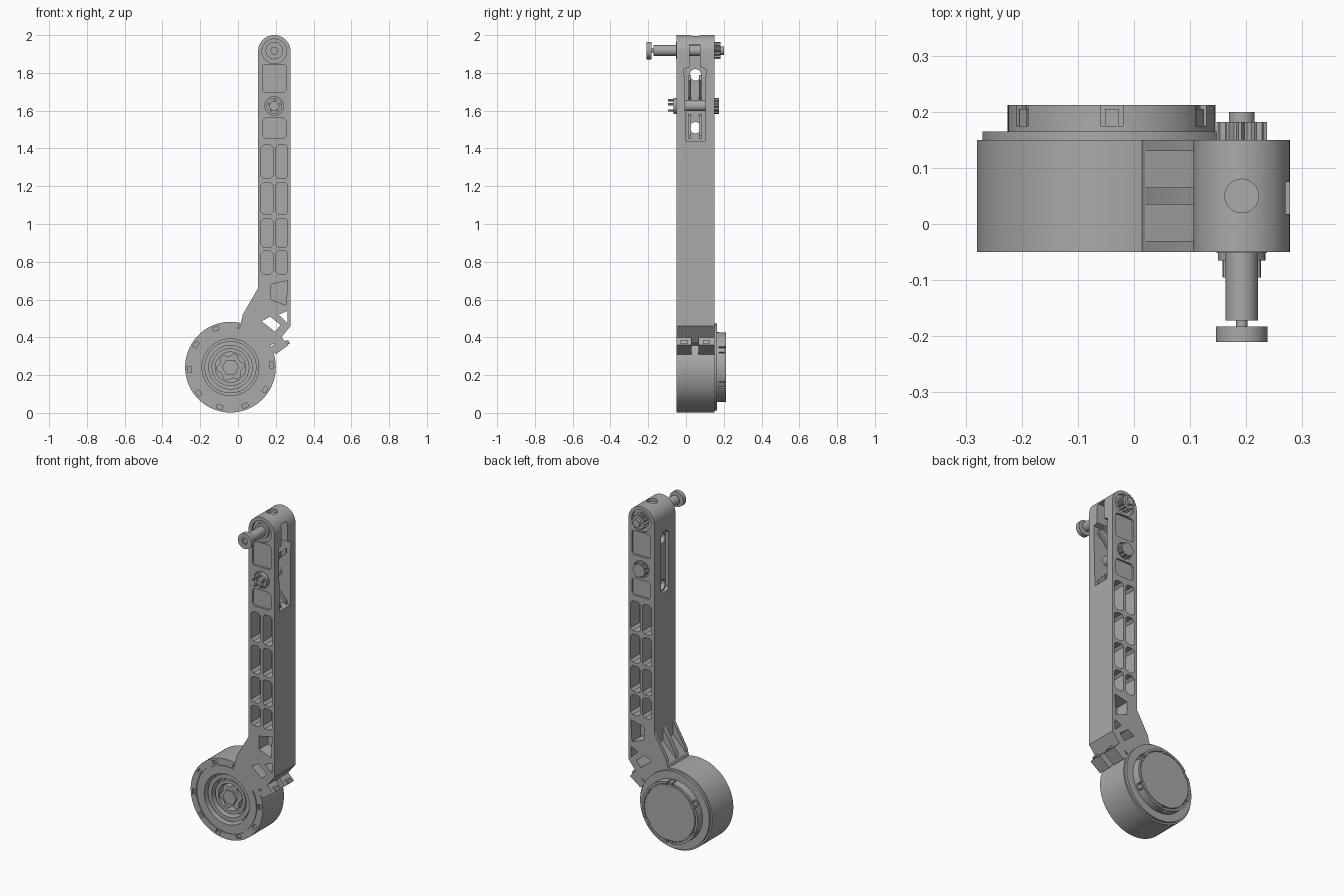
import bpy, math
from mathutils import Matrix, Vector

if "Cube" in bpy.data.objects:
    bpy.data.objects.remove(bpy.data.objects["Cube"])

grey = bpy.data.materials.new("plain grey")
grey.use_nodes = True
grey.diffuse_color = (0.4, 0.4, 0.4, 1)
grey.node_tree.nodes["Principled BSDF"].inputs["Base Color"].default_value = (0.4, 0.4, 0.4, 1)

FRONT, BACK = -0.05, 0.15
MID = 0.05
HUB = (-0.04, 0.242)
AXX = 0.192


def prism(name, outline, y0, y1):
    """Extrude an x-z outline from y0 to y1."""
    n = len(outline)
    verts = [(x, y, z) for y in (y0, y1) for x, z in outline]
    faces = [tuple(range(n)), tuple(range(2 * n - 1, n - 1, -1))]
    faces += [(i, i + n, (i + 1) % n + n, (i + 1) % n) for i in range(n)]
    mesh = bpy.data.meshes.new(name)
    mesh.from_pydata(verts, [], faces)
    area = sum(outline[i - 1][0] * outline[i][1] - outline[i][0] * outline[i - 1][1] for i in range(n))
    if area < 0:
        mesh.flip_normals()
    obj = bpy.data.objects.new(name, mesh)
    bpy.context.collection.objects.link(obj)
    mesh.materials.append(grey)
    return obj


def circle(cx, cz, r, n=64):
    return [(cx + r * math.cos(math.tau * i / n), cz + r * math.sin(math.tau * i / n)) for i in range(n)]


def disc(name, c, r, y0, y1, n=64):
    return prism(name, circle(c[0], c[1], r, n), y0, y1)


def gear(name, c, r, depth, teeth, y0, y1):
    pts = []
    for i in range(teeth * 4):
        rad = r if i % 4 < 2 else r - depth
        a = math.tau * i / (teeth * 4)
        pts.append((c[0] + rad * math.cos(a), c[1] + rad * math.sin(a)))
    return prism(name, pts, y0, y1)


def panel(x0, x1, z0, z1, c=0.014):
    """Rectangle with clipped corners."""
    return [(x0 + c, z0), (x1 - c, z0), (x1, z0 + c), (x1, z1 - c),
            (x1 - c, z1), (x0 + c, z1), (x0, z1 - c), (x0, z0 + c)]


def turned(obj, matrix):
    obj.data.transform(matrix)
    return obj


def cut(obj, cutter):
    mod = obj.modifiers.new("cut", "BOOLEAN")
    mod.operation = "DIFFERENCE"
    mod.solver = "EXACT"
    mod.object = cutter
    bpy.context.view_layer.update()
    bpy.context.view_layer.objects.active = obj
    bpy.ops.object.modifier_apply(modifier=mod.name)
    bpy.data.objects.remove(cutter)


def ring(name, c, r, inner, y0, y1):
    obj = disc(name, c, r, y0, y1)
    cut(obj, disc("cutter", c, inner, y0 - 0.1, y1 + 0.1))
    return obj


def radial_box(a, r, w, h, y0, y1):
    """Block lying across a hub radius at angle a."""
    u, v = Vector((math.cos(a), math.sin(a))), Vector((-math.sin(a), math.cos(a)))
    o = Vector(HUB) + u * r
    return [tuple(o + u * s * w + v * t * h) for s, t in ((-1, -1), (1, -1), (1, 1), (-1, 1))], y0, y1


# Arm with rounded head and bent neck
head = [(AXX + 0.086 * math.cos(math.pi * i / 24), 1.914 + 0.086 * math.sin(math.pi * i / 24))
        for i in range(25)]
arm = prism("arm", head + [(0.106, 0.585), (0.02, 0.495), (0.0, 0.425), (0.13, 0.34),
                           (0.21, 0.375), (0.278, 0.46)], FRONT, BACK)

# Pockets either side of the central web
bays = [(1.24, 1.42), (1.05, 1.22), (0.875, 1.03), (0.735, 0.857)]
for y0, y1 in ((FRONT - 0.02, MID - 0.015), (MID + 0.015, BACK + 0.02)):
    for z0, z1 in bays:
        for x0, x1 in ((0.123, 0.184), (0.2, 0.263)):
            cut(arm, prism("cutter", panel(x0, x1, z0, z1), y0, y1))
    cut(arm, prism("cutter", [(0.175, 0.6), (0.255, 0.57), (0.262, 0.7), (0.175, 0.68)], y0, y1))
for y0, y1 in ((FRONT - 0.02, FRONT + 0.012), (BACK - 0.012, BACK + 0.02)):
    cut(arm, prism("cutter", panel(0.13, 0.255, 1.70, 1.845, 0.01), y0, y1))
    cut(arm, prism("cutter", panel(0.13, 0.255, 1.455, 1.56), y0, y1))
    cut(arm, disc("cutter", (AXX, 1.625), 0.05, y0, y1))
    cut(arm, disc("cutter", (AXX, 1.914), 0.065, y0, y1))

# Open triangles in the neck
cut(arm, prism("cutter", [(0.125, 0.485), (0.195, 0.43), (0.225, 0.465), (0.17, 0.51)], -1, 1))
cut(arm, prism("cutter", [(0.215, 0.52), (0.262, 0.475), (0.262, 0.54)], -1, 1))

# Tapered side window, opposite slot, cross holes and top dimple
quarter = Matrix(((0, 1, 0, 0), (1, 0, 0, 0), (0, 0, 1, 0), (0, 0, 0, 1)))


def side_cut(outline, x0, x1):
    obj = turned(prism("cutter", outline, x0, x1), quarter)
    obj.data.flip_normals()
    cut(arm, obj)


side_cut([(0.0, 1.44), (0.1, 1.44), (0.105, 1.82), (0.075, 1.83), (0.075, 1.95),
          (0.018, 1.95), (0.018, 1.83), (-0.01, 1.82)], 0.15, 0.4)
side_cut(panel(0.015, 0.085, 1.47, 1.84, 0.02), 0.0, 0.125)
for z in (1.51, 1.79):
    side_cut(circle(MID, z, 0.03, 32), 0.0, 0.4)
top = turned(disc("cutter", (AXX, MID), 0.03, 1.98, 2.1, 32),
             Matrix(((1, 0, 0, 0), (0, 0, 1, 0), (0, 1, 0, 0), (0, 0, 0, 1))))
top.data.flip_normals()
cut(arm, top)

# Diagonal braces inside the side window
for y in (0.02, 0.075):
    prism("window_brace", [(0.15, 1.66), (0.17, 1.66), (0.27, 1.76), (0.27, 1.79)], y - 0.006, y + 0.006)
    prism("window_brace", [(0.15, 1.58), (0.17, 1.58), (0.27, 1.47), (0.27, 1.45)], y - 0.006, y + 0.006)

# Neck gusset web, ribs and clamp flanges
prism("neck_web", [(0.106, 0.66), (0.025, 0.52), (0.02, 0.49), (0.11, 0.56)], 0.035, 0.065)
for y0, y1 in ((FRONT, FRONT + 0.02), (BACK - 0.02, BACK)):
    prism("neck_rib", [(0.106, 0.66), (0.025, 0.52), (0.02, 0.49), (0.11, 0.56)], y0, y1)
for y0, y1 in ((FRONT, 0.03), (0.065, BACK)):
    prism("clamp_flange", [(0.17, 0.34), (0.2, 0.31), (0.268, 0.36), (0.225, 0.405)], y0, y1)
    yc = (y0 + y1) / 2
    prism("clamp_bolt", [(0.225, 0.375), (0.24, 0.36), (0.275, 0.365), (0.265, 0.385)], yc - 0.018, yc + 0.018)

# Hub drum with stepped front recess and rim notches
hub = disc("hub_drum", HUB, 0.24, FRONT, BACK, 96)
cut(hub, disc("cutter", HUB, 0.15, FRONT - 0.05, 0.03))
cut(hub, ring("cutter", HUB, 0.203, 0.197, FRONT - 0.05, FRONT + 0.006))
for i in range(9):
    a = math.radians(75 + 36 * i)
    cut(hub, prism("cutter", *radial_box(a, 0.218, 0.01, 0.016, FRONT - 0.05, FRONT + 0.015)))
ring("hub_inner_ring", HUB, 0.138, 0.115, -0.03, 0.05)
ring("hub_collar", HUB, 0.1, 0.08, -0.015, 0.05)
gear("hub_core", HUB, 0.075, 0.015, 6, -0.01, 0.05)
disc("hub_nut", HUB, 0.045, -0.025, 0.0, 6)

# Rear flange and cap with clip notches
disc("rear_flange", HUB, 0.23, BACK - 0.01, 0.165, 96)
cap = disc("rear_cap", HUB, 0.185, 0.16, 0.212, 96)
cut(cap, ring("cutter", HUB, 0.172, 0.167, 0.205, 0.3))
for i in range(6):
    a = math.radians(30 + 60 * i)
    cut(cap, prism("cutter", *radial_box(a, 0.185, 0.022, 0.02, 0.175, 0.3)))
    prism("cap_clip", *radial_box(a, 0.176, 0.006, 0.012, 0.165, 0.205))

# Head pin with knob, rear spline and tip
PIN = (AXX, 1.918)
disc("pin_shaft", PIN, 0.029, -0.172, BACK, 40)
disc("pin_neck", PIN, 0.01, -0.19, -0.17, 24)
knob = disc("pin_knob", PIN, 0.046, -0.21, -0.183, 48)
cut(knob, disc("cutter", PIN, 0.02, -0.3, -0.2, 6))
ring("pin_boss", PIN, 0.045, 0.03, FRONT - 0.002, 0.0)
gear("pin_spline", PIN, 0.045, 0.008, 12, BACK - 0.02, 0.182)
disc("pin_tip", PIN, 0.023, 0.17, 0.2, 32)

# Cross bolt below the head
BOLT = (AXX, 1.625)
disc("bolt_shaft", BOLT, 0.028, FRONT, BACK, 32)
ring("bolt_collar", BOLT, 0.042, 0.024, FRONT - 0.015, FRONT + 0.03)
gear("bolt_spline", BOLT, 0.042, 0.006, 10, BACK - 0.02, 0.175)
for i in range(5):
    a = math.tau * i / 5 + 0.3
    disc("bolt_prong", (BOLT[0] + 0.03 * math.cos(a), BOLT[1] + 0.03 * math.sin(a)), 0.006, -0.095, FRONT, 8)

# Smooth the round surfaces, keep edges crisp
for obj in [o for o in bpy.context.scene.objects if o.type == "MESH"]:
    bpy.ops.object.select_all(action="DESELECT")
    obj.select_set(True)
    bpy.context.view_layer.objects.active = obj
    bpy.ops.object.shade_smooth_by_angle(angle=math.radians(25))
